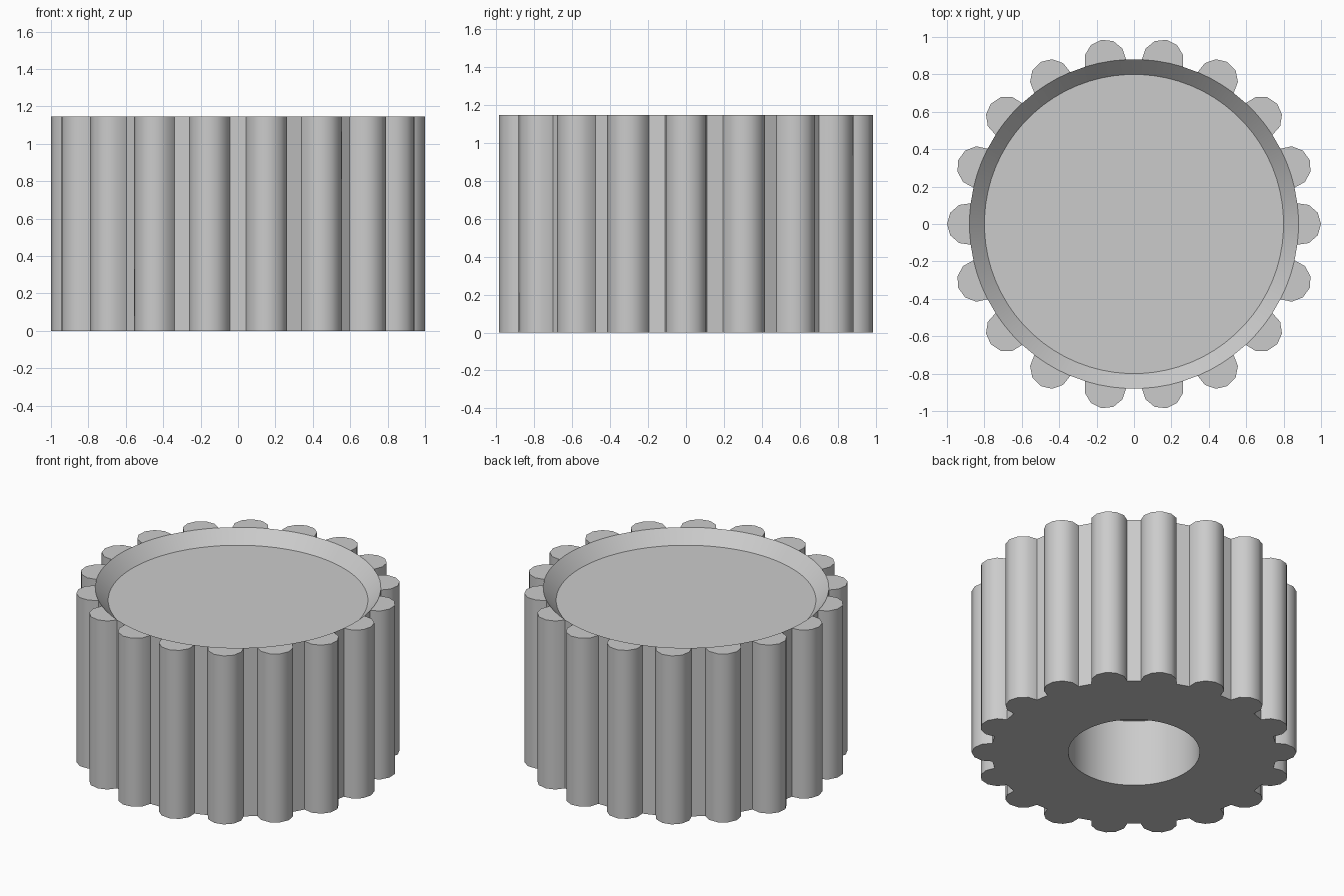
import bpy
import bmesh
from math import acos, atan2, cos, sin, pi, radians

cube = bpy.data.objects.get("Cube")
if cube:
    bpy.data.objects.remove(cube, do_unlink=True)

LOBES = 18
HEIGHT = 1.145
BODY_R = 0.88
LOBE_C, LOBE_R = 0.888, 0.112       # lobe centre distance and radius
FLOOR_R, FLOOR_Z = 0.80, 1.06       # dished top
HOLE_R, HOLE_Z = 0.405, 0.455       # blind hole underneath
ARC, BASE = 6, 3                    # segments on a lobe and on its root

grey = bpy.data.materials.new("light grey")
grey.use_nodes = True
colour = (0.6, 0.6, 0.6, 1)
grey.diffuse_color = colour
grey.node_tree.nodes["Principled BSDF"].inputs["Base Color"].default_value = colour

bm = bmesh.new()


def polar(r, a):
    return r * cos(a), r * sin(a)


def face(points):
    return bm.faces.new([bm.verts.new(p) for p in points])


def wall(low, high):
    """Quads between two matching open strips of points."""
    for i in range(len(low) - 1):
        face([low[i], low[i + 1], high[i + 1], high[i]])


def at(points, z):
    return [(x, y, z) for x, y in points]


# Half angle of a lobe root seen from the axis, and from the lobe centre
root = acos((LOBE_C**2 + BODY_R**2 - LOBE_R**2) / (2 * LOBE_C * BODY_R))
sweep = atan2(BODY_R * sin(root), BODY_R * cos(root) - LOBE_C)

ring_angles = []
for n in range(LOBES):
    mid = 2 * pi * n / LOBES
    cx, cy = polar(LOBE_C, mid)
    arc = []
    for i in range(ARC + 1):
        dx, dy = polar(LOBE_R, mid - sweep + 2 * sweep * i / ARC)
        arc.append((cx + dx, cy + dy))
    angles = [mid - root + 2 * root * i / BASE for i in range(BASE + 1)]
    ring_angles += angles
    base = [polar(BODY_R, a) for a in angles]
    gap = [base[-1], polar(BODY_R, mid + 2 * pi / LOBES - root)]

    # Lobe side, the body wall beside it, and the lobe end caps
    wall(at(arc, 0), at(arc, HEIGHT))
    wall(at(gap, 0), at(gap, HEIGHT))
    cap = arc + base[-2:0:-1]
    face(at(cap, HEIGHT))
    face(at(cap[::-1], 0))

# Sloped rim and floor of the dish, underside, hole wall and hole ceiling
ring_angles.append(ring_angles[0] + 2 * pi)


def ring(r, z):
    return at([polar(r, a) for a in ring_angles], z)


wall(ring(BODY_R, HEIGHT), ring(FLOOR_R, FLOOR_Z))
face(ring(FLOOR_R, FLOOR_Z)[:-1])
wall(ring(HOLE_R, 0), ring(BODY_R, 0))
wall(ring(HOLE_R, HOLE_Z), ring(HOLE_R, 0))
face(ring(HOLE_R, HOLE_Z)[-2::-1])

bmesh.ops.remove_doubles(bm, verts=bm.verts, dist=0.0002)
bmesh.ops.recalc_face_normals(bm, faces=bm.faces)

mesh = bpy.data.meshes.new("fluted_cap")
bm.to_mesh(mesh)
bm.free()
mesh.materials.append(grey)
cap_object = bpy.data.objects.new("fluted_cap", mesh)
bpy.context.collection.objects.link(cap_object)

bpy.ops.object.select_all(action="DESELECT")
cap_object.select_set(True)
bpy.context.view_layer.objects.active = cap_object
bpy.ops.object.shade_smooth_by_angle(angle=radians(35))
